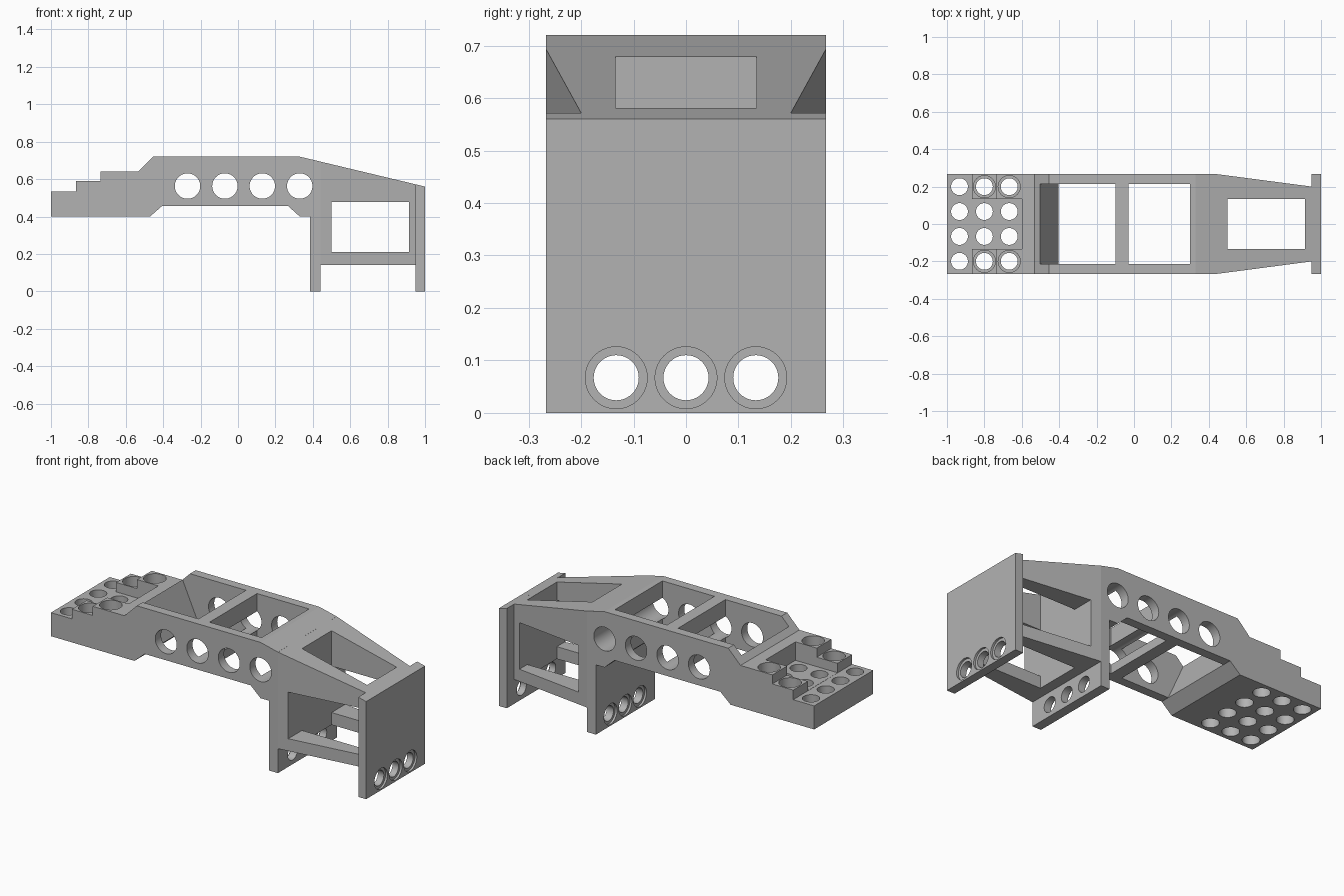
import bpy, bmesh, math
from mathutils import Vector, Matrix

cube = bpy.data.objects.get("Cube")
if cube:
    bpy.data.objects.remove(cube, do_unlink=True)

grey = bpy.data.materials.new("mid grey")
grey.use_nodes = True
grey.diffuse_color = (0.45, 0.45, 0.45, 1)
grey.node_tree.nodes["Principled BSDF"].inputs["Base Color"].default_value = (0.45, 0.45, 0.45, 1)

HALF = 0.267      # half width of the whole piece
PITCH = 0.133     # spacing of the hole grid


def add_object(name, bm):
    bmesh.ops.recalc_face_normals(bm, faces=bm.faces[:])
    mesh = bpy.data.meshes.new(name)
    bm.to_mesh(mesh)
    bm.free()
    obj = bpy.data.objects.new(name, mesh)
    obj.data.materials.append(grey)
    bpy.context.collection.objects.link(obj)
    return obj


def prism(name, points, low, high, axis="Y"):
    """Extrude an outline: (x, z) along Y, or (x, y) along Z."""
    bm = bmesh.new()
    place = (lambda a, b: (a, low, b)) if axis == "Y" else (lambda a, b: (a, b, low))
    face = bm.faces.new([bm.verts.new(place(a, b)) for a, b in points])
    new = bmesh.ops.extrude_face_region(bm, geom=[face])["geom"]
    shift = Vector((0, high - low, 0) if axis == "Y" else (0, 0, high - low))
    bmesh.ops.translate(bm, vec=shift, verts=[v for v in new if isinstance(v, bmesh.types.BMVert)])
    return add_object(name, bm)


def box(name, x0, x1, y0, y1, z0, z1):
    return prism(name, [(x0, z0), (x1, z0), (x1, z1), (x0, z1)], y0, y1)


def drill(centre, radius, length, axis):
    bm = bmesh.new()
    bmesh.ops.create_cone(bm, cap_ends=True, segments=40, radius1=radius, radius2=radius, depth=length)
    turn = {"X": Matrix.Rotation(math.pi / 2, 4, "Y"), "Y": Matrix.Rotation(math.pi / 2, 4, "X"),
            "Z": Matrix()}[axis]
    bmesh.ops.transform(bm, matrix=Matrix.Translation(centre) @ turn, verts=bm.verts)
    return add_object("drill", bm)


def cut(target, cutters):
    for cutter in cutters:
        cutter.hide_render = True
        mod = target.modifiers.new("cut", "BOOLEAN")
        mod.operation, mod.solver, mod.object = "DIFFERENCE", "EXACT", cutter
        bpy.context.view_layer.objects.active = target
        bpy.ops.object.modifier_apply(modifier=mod.name)
        bpy.data.objects.remove(cutter, do_unlink=True)


# Stepped arm with the inner leg
arm = prism("stepped_arm", [
    (-1, 0.4), (-0.47, 0.4), (-0.405, 0.457), (0.267, 0.457), (0.33, 0.4), (0.385, 0.4),
    (0.385, 0), (0.44, 0), (0.44, 0.694), (0.33, 0.72), (-0.455, 0.72), (-0.533, 0.642),
    (-0.735, 0.642), (-0.735, 0.59), (-0.867, 0.59), (-0.867, 0.535), (-1, 0.535)], -HALF, HALF)

# Two open bays; the first has a sloped end wall
slope = (0.1 / 0.222)
cut(arm, [
    prism("bay", [(-0.405 + slope * 0.057, 0.4), (-0.1, 0.4), (-0.1, 0.8),
                  (-0.405 - slope * 0.343, 0.8)], -0.215, 0.215),
    box("bay", -0.03, 0.3, -0.215, 0.215, 0.35, 0.8),
    box("recess", -1.05, -0.6, -0.135, 0.135, 0.536, 0.8)])

# Round holes across the sides
cut(arm, [drill((-0.27 + 0.2 * i, 0, 0.563), 0.068, 0.7, "Y") for i in range(4)])

# Grid of upright holes, counterbored on the raised steps
for i in range(3):
    x = -0.933 + PITCH * i
    for row in (-1.5, -0.5, 0.5, 1.5):
        y = row * PITCH
        cut(arm, [drill((x, y, 0.5), 0.045, 0.6, "Z")])
        if i > 0 and abs(row) > 1:
            cut(arm, [drill((x, y, 0.635), 0.059, 0.2, "Z")])

# Tapered cage with a side window and an upright opening
cage = prism("tapered_cage", [(0.44, -HALF), (0.95, -0.2), (0.95, 0.2), (0.44, HALF)], 0.14, 0.75, "Z")
cut(cage, [
    prism("roof_slope", [(0.33, 0.72), (1, 0.56), (1, 0.9), (0.33, 0.9)], -0.4, 0.4),
    box("side_window", 0.5, 0.913, -0.4, 0.4, 0.21, 0.477),
    box("upright_opening", 0.5, 0.913, -0.134, 0.134, 0.05, 0.85)])

# End plate
plate = prism("end_plate", [(0.95, 0), (1, 0), (1, 0.56), (0.95, 0.572)], -HALF, HALF)

# Row of counterbored holes at the foot of the leg and the plate
for part, middle, outer in ((arm, 0.412, 0.385), (plate, 0.975, 1.0)):
    for k in (-1, 0, 1):
        cut(part, [drill((middle, k * PITCH, 0.067), 0.043, 0.12, "X"),
                   drill((outer, k * PITCH, 0.067), 0.059, 0.024, "X")])

# Smooth hole walls, sharp edges elsewhere
for part in (arm, cage, plate):
    bpy.ops.object.select_all(action="DESELECT")
    part.select_set(True)
    bpy.context.view_layer.objects.active = part
    bpy.ops.object.shade_smooth_by_angle(angle=math.radians(12))
